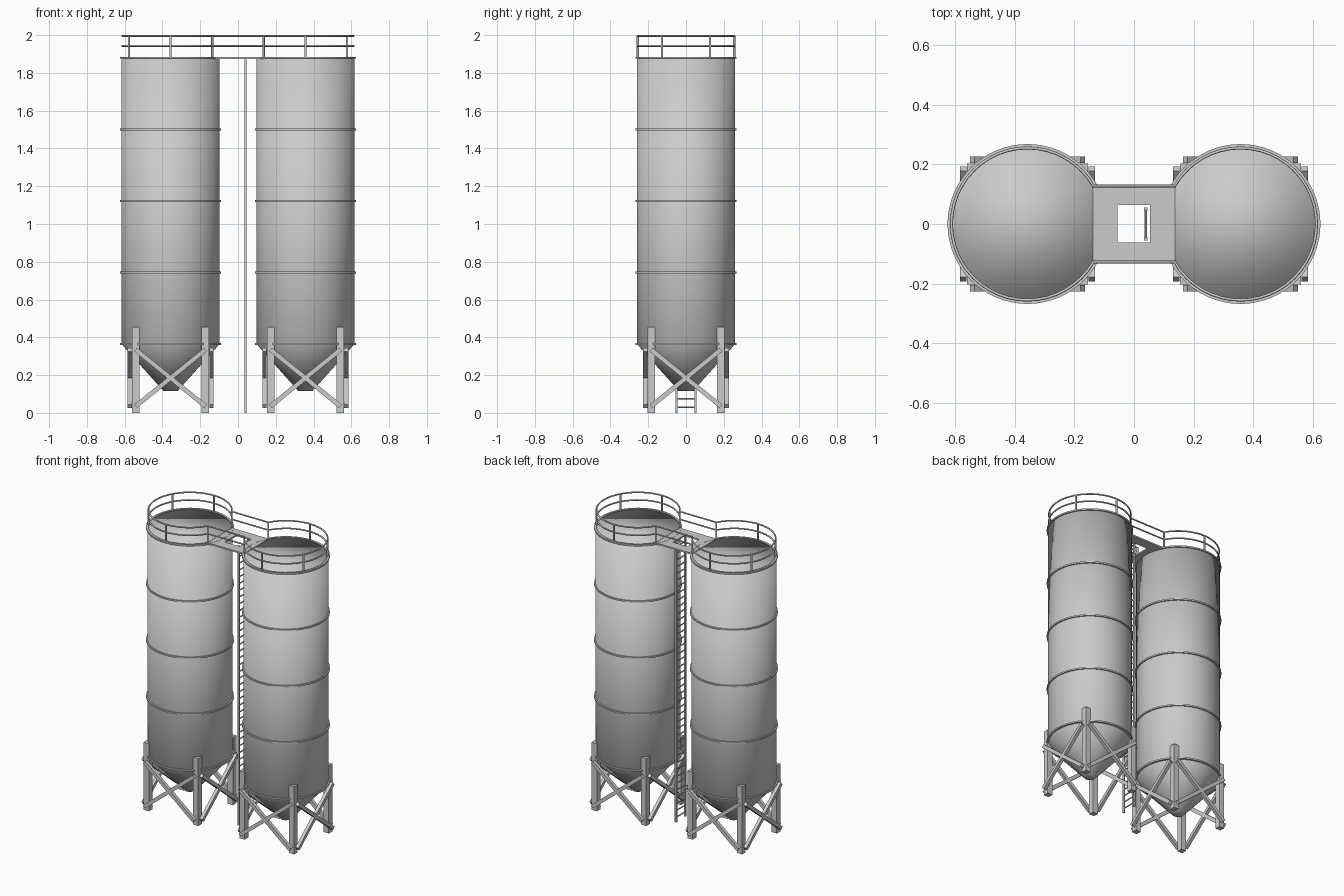
import bpy, bmesh, math
from mathutils import Vector, Matrix

if "Cube" in bpy.data.objects:
    bpy.data.objects.remove(bpy.data.objects["Cube"])

CX, R = 0.357, 0.26          # silo centre offset and shell radius
TOP, BASE = 1.88, 0.365      # shell top and bottom heights


def finish(bm, name, smooth=None):
    bmesh.ops.recalc_face_normals(bm, faces=bm.faces)
    me = bpy.data.meshes.new(name)
    bm.to_mesh(me)
    bm.free()
    ob = bpy.data.objects.new(name, me)
    bpy.context.collection.objects.link(ob)
    if smooth == 'full':
        me.shade_smooth()
    elif smooth == 'angle':
        bpy.ops.object.select_all(action='DESELECT')
        bpy.context.view_layer.objects.active = ob
        ob.select_set(True)
        bpy.ops.object.shade_smooth_by_angle(angle=math.radians(40))
    return ob


def lathe(name, profile, cx, closed=False, smooth='angle', n=64):
    bm = bmesh.new()
    loops = [[bm.verts.new((cx + r * math.cos(2 * math.pi * i / n),
                            r * math.sin(2 * math.pi * i / n), z)) for i in range(n)]
             for r, z in profile]
    pairs = list(zip(loops, loops[1:]))
    if closed:
        pairs.append((loops[-1], loops[0]))
    else:
        bm.faces.new(loops[0])
        bm.faces.new(loops[-1])
    for a, b in pairs:
        for i in range(n):
            j = (i + 1) % n
            bm.faces.new((a[i], a[j], b[j], b[i]))
    return finish(bm, name, smooth)


def add_box(bm, center, size, rot=Matrix()):
    bmesh.ops.create_cube(bm, size=1, matrix=Matrix.Translation(center) @ rot
                          @ Matrix.Diagonal((*size, 1)))


def add_rod(bm, a, b, r, n=10):
    a, b = Vector(a), Vector(b)
    q = (b - a).to_track_quat('Z', 'Y').to_matrix().to_4x4()
    bmesh.ops.create_cone(bm, cap_ends=True, segments=n, radius1=r, radius2=r,
                          depth=(b - a).length,
                          matrix=Matrix.Translation((a + b) / 2) @ q)


def silo(side, cx):
    # shell with hopper cone below
    lathe(side + '_silo_shell', [(0.037, 0.115), (R, BASE), (R, TOP)], cx, smooth='full')
    # stiffening hoops
    for k in range(5):
        z = BASE + (TOP - BASE) * k / 4
        lathe(f'{side}_hoop_{k + 1}', [(R - 0.006, z - 0.005), (R + 0.008, z - 0.005),
                                       (R + 0.008, z + 0.005), (R - 0.006, z + 0.005)],
              cx, closed=True)
    # four square legs
    bm = bmesh.new()
    for sx in (-1, 1):
        for sy in (-1, 1):
            add_box(bm, (cx + sx * 0.184, sy * 0.184, 0.2275), (0.038, 0.038, 0.455))
    finish(bm, side + '_legs')
    # crossed braces on each of the four sides
    bm = bmesh.new()
    slope = math.atan2(0.30, 0.37)
    length = math.hypot(0.30, 0.37)
    for k in range(4):
        turn = Matrix.Translation((cx, 0, 0)) @ Matrix.Rotation(k * math.pi / 2, 4, 'Z')
        for s in (-1, 1):
            tilt = Matrix.Rotation(s * slope, 4, 'Y')
            bmesh.ops.create_cube(bm, size=1, matrix=turn @ Matrix.Translation((0, -0.216, 0.185))
                                  @ tilt @ Matrix.Diagonal((length, 0.022, 0.024, 1)))
    finish(bm, side + '_braces')


silo('left', -CX)
silo('right', CX)

# walkway deck with a hatch opening
bm = bmesh.new()
outer = [bm.verts.new((x, y, 1.884)) for x, y in
         ((-0.137, -0.13), (0.137, -0.13), (0.137, 0.13), (-0.137, 0.13))]
inner = [bm.verts.new((x, y, 1.884)) for x, y in
         ((-0.056, -0.062), (0.054, -0.062), (0.054, 0.064), (-0.056, 0.064))]
for i in range(4):
    j = (i + 1) % 4
    bm.faces.new((outer[i], outer[j], inner[j], inner[i]))
deck = finish(bm, 'walkway_deck')
mod = deck.modifiers.new('thickness', 'SOLIDIFY')
mod.thickness = 0.01
mod.offset = -1

# guard rails: one closed loop around both silo tops and the walkway
RR = 0.255
arc = [math.radians(30 + 300 * i / 40) for i in range(41)]
left = [(-CX + RR * math.cos(a), RR * math.sin(a)) for a in arc]
path = left + [(-x, -y) for x, y in left]
for name, z in (('top_guard_rail', 1.995), ('middle_guard_rail', 1.943)):
    cu = bpy.data.curves.new(name, 'CURVE')
    cu.dimensions = '3D'
    cu.bevel_depth = 0.005
    cu.bevel_resolution = 2
    sp = cu.splines.new('POLY')
    sp.points.add(len(path) - 1)
    for p, (x, y) in zip(sp.points, path):
        p.co = (x, y, z, 1)
    sp.use_cyclic_u = True
    ob = bpy.data.objects.new(name, cu)
    bpy.context.collection.objects.link(ob)
    bpy.ops.object.select_all(action='DESELECT')
    bpy.context.view_layer.objects.active = ob
    ob.select_set(True)
    bpy.ops.object.convert(target='MESH')
    bpy.ops.object.shade_smooth_by_angle(angle=math.radians(50))

# guard rail posts
bm = bmesh.new()
for s in (-1, 1):
    for k in range(6):
        a = math.radians(30 + 60 * k)
        x, y = s * CX + RR * math.cos(a), RR * math.sin(a)
        add_rod(bm, (x, y, 1.875), (x, y, 1.995), 0.006)
finish(bm, 'guard_rail_posts', 'angle')

# access ladder up to the hatch
bm = bmesh.new()
for y in (-0.05, 0.05):
    add_box(bm, (0.04, y, 0.94), (0.012, 0.012, 1.88))
for k in range(41):
    z = 0.03 + k * 0.0455
    add_rod(bm, (0.04, -0.05, z), (0.04, 0.05, z), 0.004, 8)
finish(bm, 'access_ladder', 'angle')
